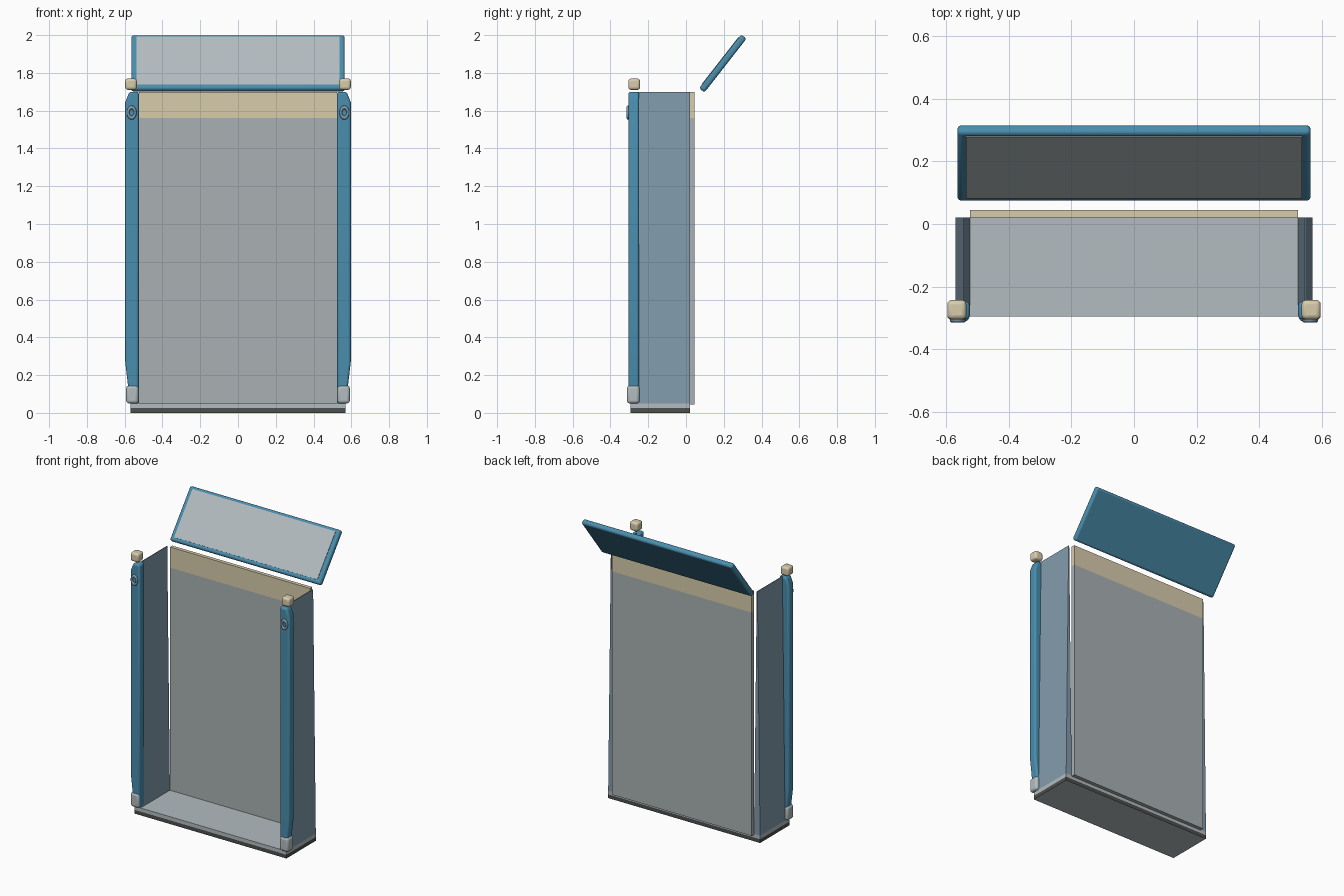
import bpy, bmesh, math
from mathutils import Matrix, Vector

default = bpy.data.objects.get("Cube")
if default:
    bpy.data.objects.remove(default, do_unlink=True)


def material(name, rgb):
    """Flat colour given as 0-255 display values, stored as linear."""
    colour = [(c / 255) ** 2.2 for c in rgb] + [1]
    m = bpy.data.materials.new(name)
    m.use_nodes = True
    m.diffuse_color = colour
    m.node_tree.nodes["Principled BSDF"].inputs["Base Color"].default_value = colour
    return m


blue = material("blue", (75, 140, 172))
slate = material("slate", (130, 155, 172))
grey = material("grey", (168, 176, 178))
light_grey = material("light grey", (178, 187, 190))
dark_grey = material("dark grey", (78, 80, 80))
cream = material("cream", (215, 203, 170))


def finish(name, bm, mats, bevel=0, segments=3):
    bmesh.ops.recalc_face_normals(bm, faces=bm.faces)
    mesh = bpy.data.meshes.new(name)
    bm.to_mesh(mesh)
    bm.free()
    ob = bpy.data.objects.new(name, mesh)
    bpy.context.collection.objects.link(ob)
    for m in mats:
        mesh.materials.append(m)
    if bevel:
        mod = ob.modifiers.new("rounding", 'BEVEL')
        mod.width, mod.segments, mod.limit_method = bevel, segments, 'ANGLE'
        bpy.ops.object.select_all(action='DESELECT')
        bpy.context.view_layer.objects.active = ob
        ob.select_set(True)
        bpy.ops.object.shade_smooth_by_angle(angle=math.radians(35))
    return ob


def box(name, low, high, mat, bevel=0):
    low, high = Vector(low), Vector(high)
    bm = bmesh.new()
    bmesh.ops.create_cube(bm, size=1)
    for v in bm.verts:
        v.co = (low + high) / 2 + v.co * (high - low)
    return finish(name, bm, [mat], bevel)


def extrude_y(name, profile, y0, y1, mat, side=1, bevel=0):
    """Extrude an (x, z) outline along y, mirrored by side."""
    bm = bmesh.new()
    face = bm.faces.new([bm.verts.new((side * x, y0, z)) for x, z in profile])
    out = bmesh.ops.extrude_face_region(bm, geom=[face])["geom"]
    moved = [g for g in out if isinstance(g, bmesh.types.BMVert)]
    bmesh.ops.translate(bm, vec=(0, y1 - y0, 0), verts=moved)
    return finish(name, bm, [mat], bevel)


# Floor tray on a dark-sided base plate
box("floor", (-0.57, -0.295, 0.025), (0.57, 0.02, 0.05), light_grey)
base = box("base_plate", (-0.57, -0.295, 0), (0.57, 0.02, 0.025), dark_grey)
base.data.materials.append(light_grey)
for p in base.data.polygons:
    p.material_index = int(p.normal.z < -0.5)

# Back panel with its cream header
box("back_panel", (-0.525, 0.02, 0.045), (0.525, 0.045, 1.56), grey)
box("back_header", (-0.525, 0.02, 1.56), (0.525, 0.045, 1.70), cream)

wall = [(0.525, 0.05), (0.57, 0.05), (0.55, 1.70), (0.545, 1.70)]
post = [(0.525, 0.05), (0.58, 0.05), (0.583, 0.15), (0.597, 0.27),
        (0.597, 1.645), (0.575, 1.70), (0.525, 1.70)]

for side, label in ((1, "left"), (-1, "right")):
    extrude_y(label + "_wall", wall, -0.29, 0.02, slate, side)
    extrude_y(label + "_post", post, -0.305, -0.248, blue, side, 0.012)

    # Foot and cap blocks
    xs = sorted((side * 0.527, side * 0.592))
    box(label + "_foot", (xs[0], -0.312, 0.05), (xs[1], -0.246, 0.145), light_grey, 0.015)
    xs = sorted((side * 0.536, side * 0.597))
    box(label + "_cap", (xs[0], -0.305, 1.71), (xs[1], -0.243, 1.77), cream, 0.014)

    # Oval eyelet on the post front
    bpy.ops.mesh.primitive_torus_add(
        major_radius=0.019, minor_radius=0.007, major_segments=20, minor_segments=8,
        location=(side * 0.563, -0.307, 1.59), rotation=(math.pi / 2, 0, 0))
    eyelet = bpy.context.object
    eyelet.name = label + "_eyelet"
    eyelet.scale = (1, 1.45, 1.2)
    eyelet.data.materials.append(slate)
    bpy.ops.object.shade_smooth()

# Tilted lid with an inset panel on its front face
tilt = Matrix.Translation((0, 0.195, 1.85)) @ Matrix.Rotation(math.radians(52), 4, 'X')
lid = box("lid", (-0.565, -0.181, -0.018), (0.565, 0.181, 0.018), blue, 0.013)
lid_panel = box("lid_panel", (-0.537, -0.157, 0.014), (0.537, 0.163, 0.021), light_grey)
for ob in (lid, lid_panel):
    ob.matrix_world = tilt
